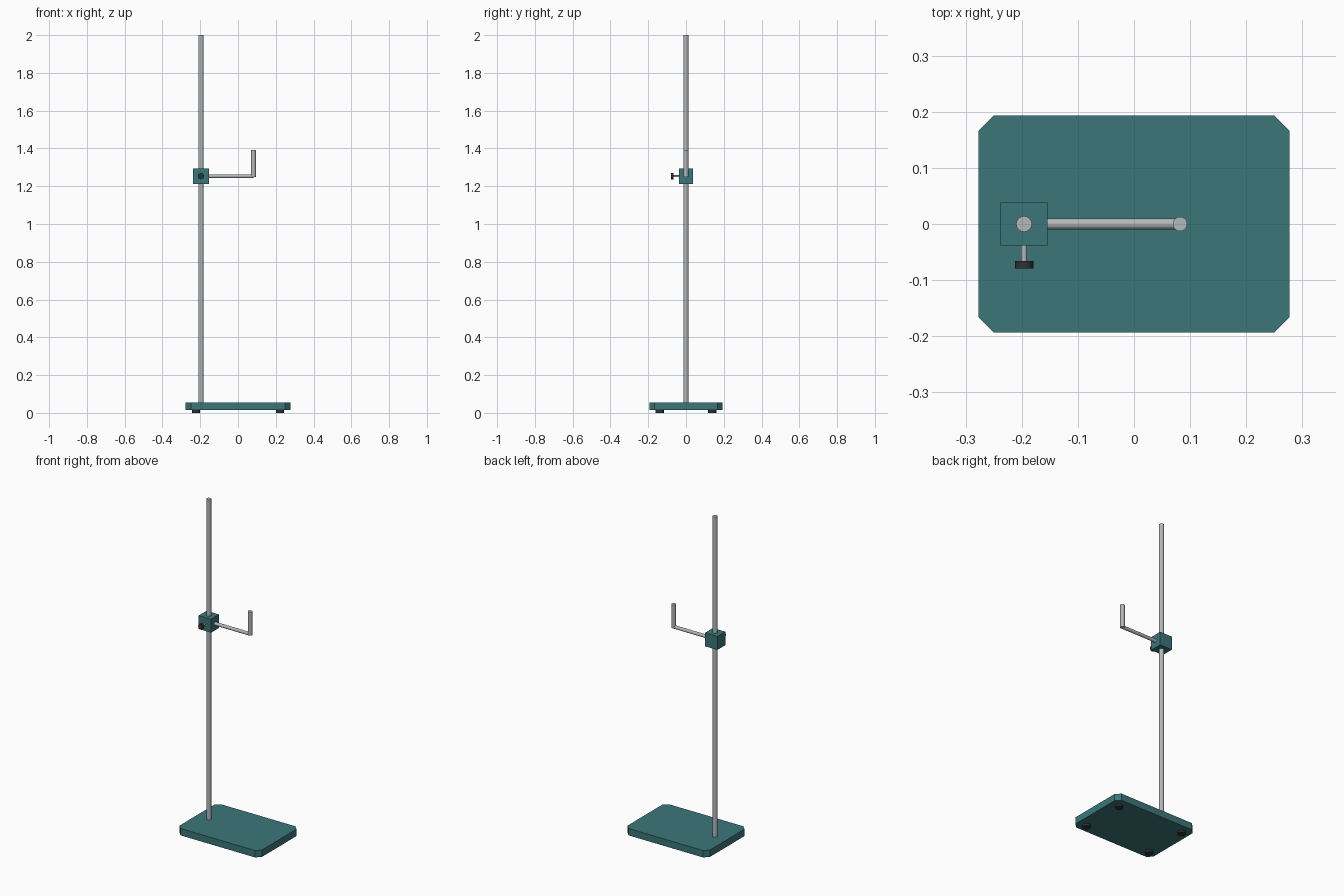
import bpy, bmesh, math
from mathutils import Vector

if "Cube" in bpy.data.objects:
    bpy.data.objects.remove(bpy.data.objects["Cube"])


def material(name, rgb):
    m = bpy.data.materials.new(name)
    m.diffuse_color = (*rgb, 1)
    m.use_nodes = True
    m.node_tree.nodes["Principled BSDF"].inputs["Base Color"].default_value = m.diffuse_color
    return m


TEAL = material("teal_paint", (0.045, 0.18, 0.19))
STEEL = material("steel", (0.45, 0.48, 0.50))
BLACK = material("black_rubber", (0.03, 0.03, 0.035))


def rod(name, start, end, radius, mat, sides=32, bevel=0.0):
    a, b = Vector(start), Vector(end)
    bpy.ops.mesh.primitive_cylinder_add(vertices=sides, radius=radius,
                                        depth=(b - a).length, location=(a + b) / 2)
    o = bpy.context.object
    o.name = name
    o.rotation_euler = (b - a).to_track_quat('Z', 'Y').to_euler()
    o.data.materials.append(mat)
    if bevel:
        add_bevel(o, bevel)
    bpy.ops.object.shade_smooth_by_angle(angle=math.radians(35))
    return o


def add_bevel(o, width):
    m = o.modifiers.new("edge_bevel", 'BEVEL')
    m.width = width
    m.segments = 1
    m.limit_method = 'ANGLE'
    m.angle_limit = math.radians(40)


# Base plate with clipped corners
hx, hy, c, z0, z1 = 0.277, 0.193, 0.027, 0.014, 0.056
outline = [(hx, hy - c), (hx - c, hy), (c - hx, hy), (-hx, hy - c),
           (-hx, c - hy), (c - hx, -hy), (hx - c, -hy), (hx, c - hy)]
bm = bmesh.new()
face = bm.faces.new([bm.verts.new((x, y, z0)) for x, y in outline])
ext = bmesh.ops.extrude_face_region(bm, geom=[face])
for v in ext["geom"]:
    if isinstance(v, bmesh.types.BMVert):
        v.co.z = z1
bmesh.ops.recalc_face_normals(bm, faces=bm.faces[:])
mesh = bpy.data.meshes.new("base_plate")
bm.to_mesh(mesh)
bm.free()
base = bpy.data.objects.new("base_plate", mesh)
bpy.context.collection.objects.link(base)
mesh.materials.append(TEAL)

# Rubber feet
for sx in (-1, 1):
    for sy in (-1, 1):
        rod("foot", (sx * 0.222, sy * 0.139, 0), (sx * 0.222, sy * 0.139, 0.016),
            0.022, BLACK, 24)

# Upright post
PX, CZ = -0.196, 1.253
rod("post", (PX, 0, 0.03), (PX, 0, 2.0), 0.014, STEEL)

# Sliding clamp block
bpy.ops.mesh.primitive_cube_add(size=1, location=(PX, 0, CZ))
block = bpy.context.object
block.name = "clamp_block"
block.scale = (0.083, 0.076, 0.082)
bpy.ops.object.transform_apply(location=False, rotation=False, scale=True)
block.data.materials.append(TEAL)

# Tightening screw and knob
rod("clamp_screw", (PX, -0.03, CZ), (PX, -0.068, CZ), 0.0055, STEEL, 24)
rod("clamp_knob", (PX, -0.066, CZ), (PX, -0.079, CZ), 0.0165, BLACK, 24)

# Side arm and its upturned pin
rod("side_arm", (-0.165, 0, CZ), (0.082, 0, CZ), 0.0100, STEEL)
rod("arm_pin", (0.082, 0, CZ - 0.004), (0.082, 0, 1.391), 0.0128, STEEL)
